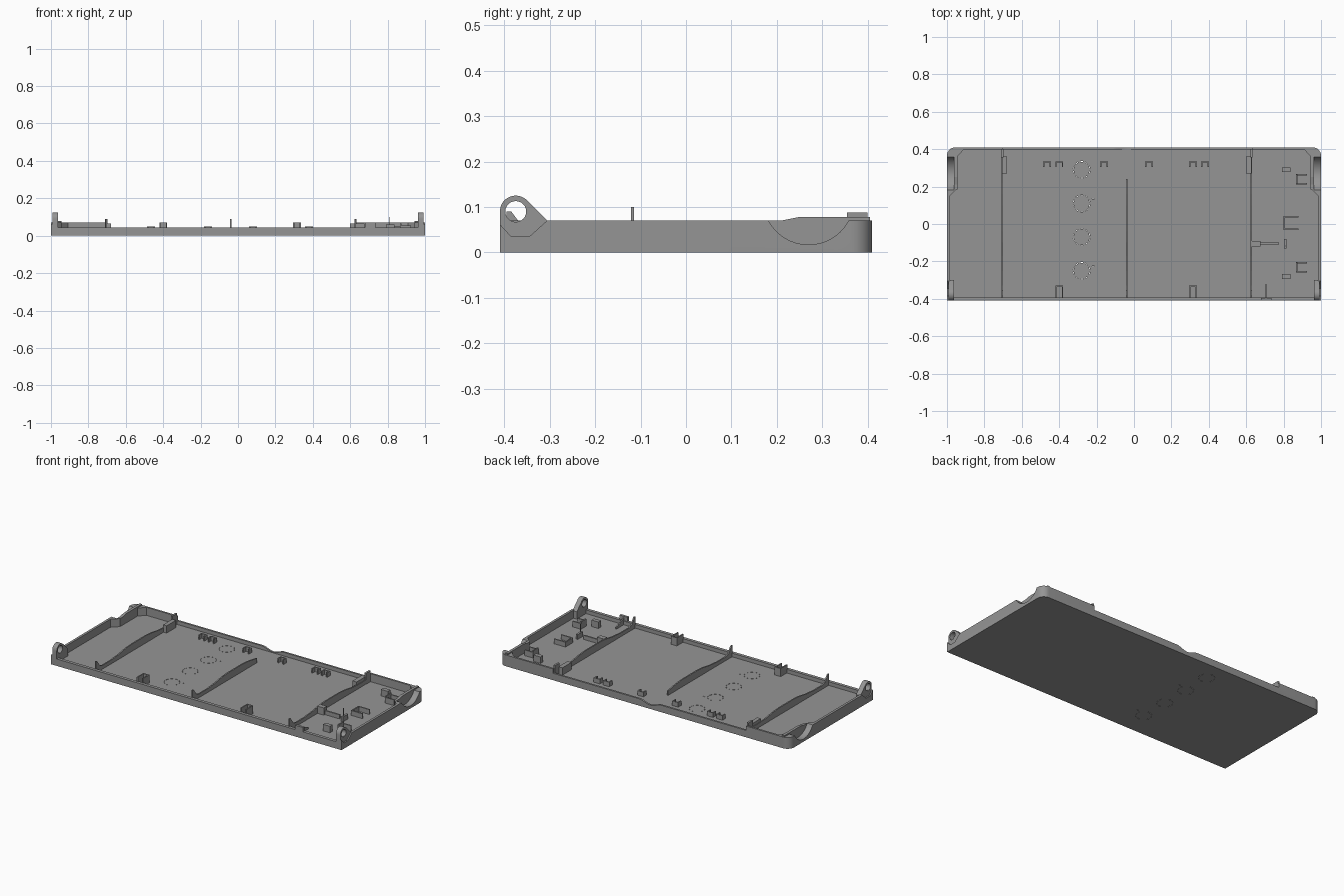
import bpy, bmesh, math
from math import sin, cos, pi

if "Cube" in bpy.data.objects:
    bpy.data.objects.remove(bpy.data.objects["Cube"])

grey = bpy.data.materials.new("mid_grey_plastic")
grey.diffuse_color = (0.30, 0.30, 0.30, 1)
grey.use_nodes = True
grey.node_tree.nodes["Principled BSDF"].inputs["Base Color"].default_value = grey.diffuse_color


def prism(name, pts, axis, lo, hi):
    """Extrude a 2D profile along an axis."""
    place = {'x': lambda a, b, h: (h, a, b),
             'y': lambda a, b, h: (a, h, b),
             'z': lambda a, b, h: (a, b, h)}[axis]
    bm = bmesh.new()
    bot = [bm.verts.new(place(a, b, lo)) for a, b in pts]
    top = [bm.verts.new(place(a, b, hi)) for a, b in pts]
    n = len(pts)
    bm.faces.new(bot)
    bm.faces.new(top)
    for i in range(n):
        bm.faces.new((bot[i], bot[(i + 1) % n], top[(i + 1) % n], top[i]))
    bmesh.ops.recalc_face_normals(bm, faces=bm.faces)
    me = bpy.data.meshes.new(name)
    bm.to_mesh(me)
    bm.free()
    ob = bpy.data.objects.new(name, me)
    bpy.context.collection.objects.link(ob)
    me.materials.append(grey)
    return ob


def box(name, x0, x1, y0, y1, z0, z1):
    return prism(name, [(x0, y0), (x1, y0), (x1, y1), (x0, y1)], 'z', z0, z1)


def arc(cx, cy, r, a0, a1, n):
    return [(cx + r * cos(math.radians(a0 + (a1 - a0) * i / n)),
             cy + r * sin(math.radians(a0 + (a1 - a0) * i / n))) for i in range(n + 1)]


def cut(ob, cutter):
    cutter.hide_render = True
    m = ob.modifiers.new("cut", 'BOOLEAN')
    m.operation, m.solver, m.object = 'DIFFERENCE', 'EXACT', cutter
    bpy.context.view_layer.objects.active = ob
    bpy.ops.object.modifier_apply(modifier=m.name)
    bpy.data.objects.remove(cutter)


def smooth(ob):
    bpy.ops.object.select_all(action='DESELECT')
    ob.select_set(True)
    bpy.context.view_layer.objects.active = ob
    bpy.ops.object.shade_smooth_by_angle(angle=math.radians(30))


FLOOR = 0.02

# Tray shell with rounded back corners
outline = [(-1, -.41), (1, -.41)] + arc(.955, .365, .045, 0, 90, 8) + arc(-.955, .365, .045, 90, 180, 8)
tray = prism("tray", outline, 'z', 0, .07)
half = [(.985, -.39), (.985, .15), (.945, .19), (.945, .36), (.91, .398)]
cavity = half + [(-x, y) for x, y in reversed(half)]
cut(tray, prism("cavity", cavity, 'z', FLOOR, .2))
# Lower front rim and lower middle of the back rim
cut(tray, box("front_rim_cut", -.965, .965, -.5, -.388, .043, .2))
cut(tray, box("back_rim_cut", -.70, .63, .38, .5, .043, .2))
# Finger dip in the back rim
dip = [(-.12 + .16 * i / 12, .044 - .02 * sin(pi * i / 12) ** 2) for i in range(13)]
cut(tray, prism("finger_dip", dip + [(.04, .1), (-.12, .1)], 'y', .38, .5))
# Scoops in the sides and seats below the hinge lugs
for s in (-1, 1):
    lo, hi = sorted((s * .962, s * 1.1))
    cut(tray, prism("side_scoop", arc(.27, .117, .1, 0, 345, 23 * 2 - 1), 'x', lo, hi))
    lo, hi = sorted((s * .988, s * 1.1))
    seat = [(-.5, .062), (-.41, .062), (-.385, .035), (-.345, .035), (-.306, .07), (-.306, .2), (-.5, .2)]
    cut(tray, prism("lug_seat", seat, 'x', lo, hi))

# Dashed knockout rings through the floor
for k, cy in enumerate((.29, .11, -.07, -.25)):
    slots = bmesh.new()
    marks = [(-.28 + .044 * cos(a), cy + .044 * sin(a), a + pi / 2)
             for a in (2 * pi * (i + .5) / 10 for i in range(10))]
    if k % 2:
        marks.append((-.218, cy + .025, 0))
    for x, y, ang in marks:
        vs = []
        for z in (-.05, .05):
            for u, v in ((-.007, -.0015), (.007, -.0015), (.007, .0015), (-.007, .0015)):
                vs.append(slots.verts.new((x + u * cos(ang) - v * sin(ang), y + u * sin(ang) + v * cos(ang), z)))
        for f in ((3, 2, 1, 0), (4, 5, 6, 7), (0, 1, 5, 4), (1, 2, 6, 5), (2, 3, 7, 6), (3, 0, 4, 7)):
            slots.faces.new([vs[i] for i in f])
    me = bpy.data.meshes.new("slots")
    slots.to_mesh(me)
    slots.free()
    ob = bpy.data.objects.new("slots", me)
    bpy.context.collection.objects.link(ob)
    cut(tray, ob)
smooth(tray)

# Hinge lugs and raised caps at both ends
lug_shape = [(-.41, FLOOR), (-.30, FLOOR), (-.30, .065)] + arc(-.375, .09, .035, 45, 180, 14)
cap_shape = [(.185, .065), (.25, .078), (.405, .078), (.405, .065)]
for s, side in ((-1, "left"), (1, "right")):
    lo, hi = sorted((s * .962, s * .992))
    lug = prism(side + "_hinge_lug", lug_shape, 'x', lo, hi)
    cut(lug, prism("pin_hole", arc(-.375, .09, .023, 0, 345, 23), 'x', lo - .1, hi + .1))
    smooth(lug)
    lo, hi = sorted((s * .945, s * .962))
    prism(side + "_cap", cap_shape, 'x', lo, hi)

# Wavy cross ribs, each with a fin at the front
def rib(name, x, y_end):
    top = [(-.395, .09), (-.385, .09), (-.355, .05), (-.33, .043), (-.25, .043), (-.17, .05),
           (-.10, .062), (-.04, .065), (.10, .065), (.16, .06), (.22, .05)]
    if y_end > .3:
        top += [(.28, .046), (y_end, .046)]
    else:
        top += [(y_end, .048)]
    prism(name, [(y_end, .01), (-.395, .01)] + top, 'x', x - .004, x + .004)


rib("left_rib", -.705, .40)
rib("middle_rib", -.04, .24)
rib("right_rib", .628, .40)
box("left_rib_tab", -.705, -.68, .27, .36, .01, .065)
box("right_rib_tab", .60, .628, .27, .36, .01, .065)
for x in (-.705, .628):
    box("rib_back_post", x - .006, x + .006, .355, .40, .01, .088)


# U-shaped clips: two cheeks and a back plate
def clip(name, x, y0, y1, w, h, plate_y):
    t = .007
    for s in (-1, 1):
        c = x + s * (w / 2 - t / 2)
        box(name + "_cheek", c - t / 2, c + t / 2, y0, y1, .01, h)
    box(name + "_plate", x - w / 2, x + w / 2, plate_y, plate_y + t, .01, h)


for x in (-.40, .315):
    clip("front_clip", x, -.395, -.33, .042, .07, -.337)
for x in (-.465, -.40, -.16, .08, .315, .38):
    clip("back_clip", x, .305, .335, .042, .048, .328)

# Brackets and pads in the right compartment
for y in (.24, -.23):
    for s in (-1, 1):
        box("end_bracket_arm", .865, .925, y + s * .024 - .004, y + s * .024 + .004, .01, .055)
    box("end_bracket_back", .865, .873, y - .025, y + .025, .01, .065)
for s in (-1, 1):
    box("centre_bracket_arm", .80, .88, .005 + s * .034 - .004, .005 + s * .034 + .004, .01, .05)
box("centre_bracket_back", .80, .808, -.03, .04, .01, .05)
for y in (.29, -.28):
    box("pad", .79, .838, y - .013, y + .013, .01, .06)

# Latch arm with stop tab and thin upright pin
box("latch_block", .628, .675, -.12, -.09, .01, .065)
box("latch_arm", .675, .775, -.11, -.10, .01, .045)
box("latch_stop", .802, .815, -.13, -.08, .01, .05)
box("latch_pin", .807, .811, -.121, -.115, .01, .10)

# Front stop with its gusset
box("front_stop", .68, .735, -.41, -.395, .01, .07)
prism("front_gusset", [(-.40, .01), (-.32, .01), (-.32, .03), (-.40, .065)], 'x', .702, .709)
